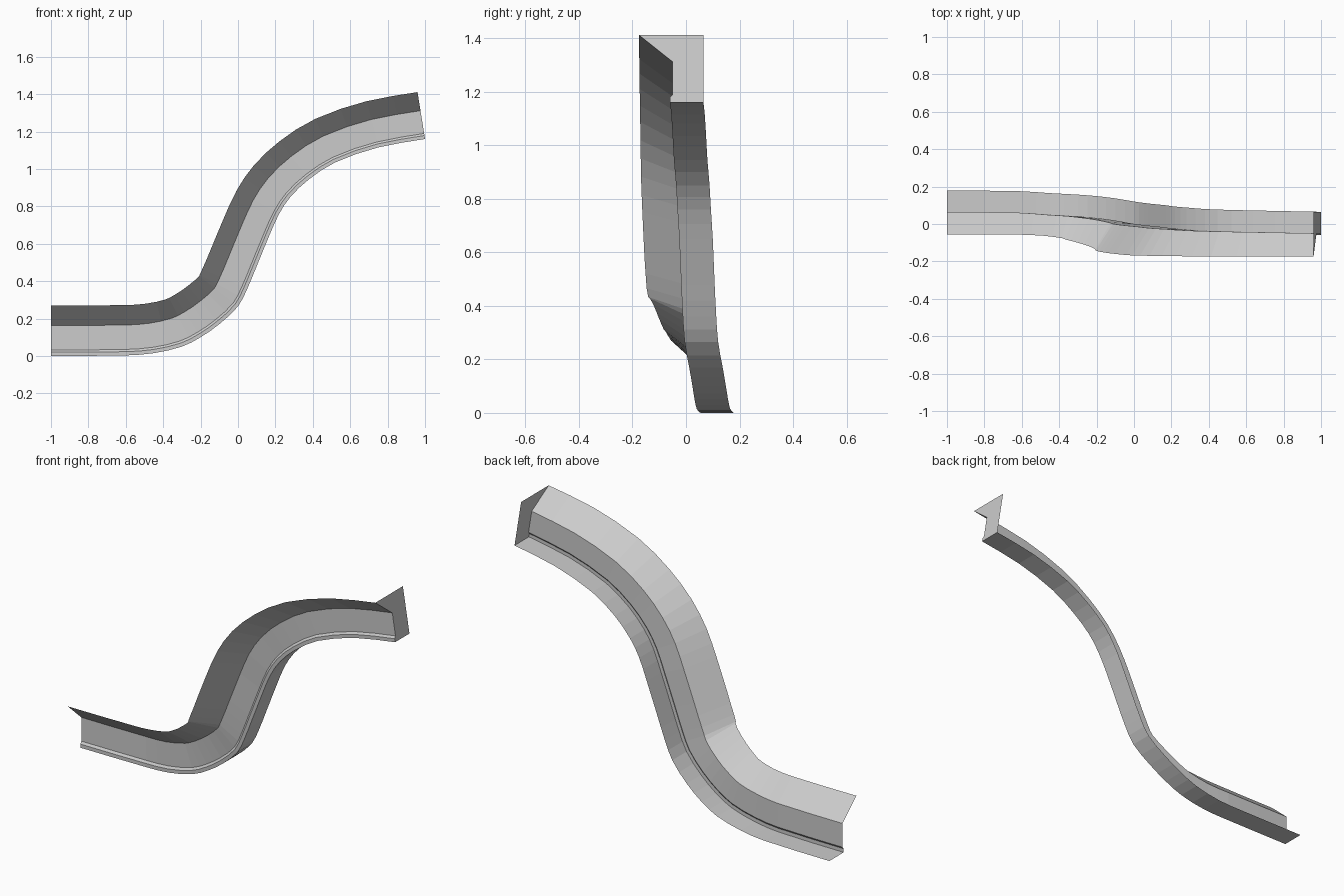
import bpy
import bmesh
from mathutils import Vector

default_cube = bpy.data.objects.get("Cube")
if default_cube:
    bpy.data.objects.remove(default_cube, do_unlink=True)

grey = bpy.data.materials.new("plain grey")
grey.use_nodes = True
grey.diffuse_color = (0.6, 0.6, 0.6, 1)
grey.node_tree.nodes["Principled BSDF"].inputs["Base Color"].default_value = grey.diffuse_color

# Stations along the lower front edge: x, z, y of that edge, y of the upper lip
STATIONS = [Vector(s) for s in (
    (-1, 0, .055, -.055), (-.6, .003, .05, -.057), (-.45, .015, .04, -.062),
    (-.3, .05, .032, -.075), (-.2, .1, .024, -.09), (-.1, .17, .012, -.11),
    (0, .265, -.005, -.135), (.05, .36, -.012, -.147), (.1, .48, -.018, -.155),
    (.17, .65, -.025, -.163), (.22, .76, -.032, -.168), (.28, .85, -.037, -.17),
    (.38, .945, -.045, -.172), (.52, 1.035, -.05, -.174), (.75, 1.115, -.055, -.175),
    (1, 1.16, -.06, -.175))]
FLANGE_WIDTH = .125


def refine(points):
    """Add one smooth in-between station in every span."""
    out = []
    last = len(points) - 1
    for i in range(last):
        a, b = points[i], points[i + 1]
        before, after = points[max(i - 1, 0)], points[min(i + 2, last)]
        # chord-limited tangents keep uneven spans from overshooting
        span = (b - a).length
        ta = (b - before).normalized() * span
        tb = (after - a).normalized() * span
        out += [a, (a + b) / 2 + (ta - tb) / 8]
    return out + [points[-1]]


def make_object(name, bm):
    mesh = bpy.data.meshes.new(name)
    bm.to_mesh(mesh)
    bm.free()
    mesh.materials.append(grey)
    obj = bpy.data.objects.new(name, mesh)
    bpy.context.collection.objects.link(obj)
    return obj


path = refine(STATIONS)


def placer(i):
    """Return a function that puts (y, height) into the section at station i."""
    step = path[min(i + 1, len(path) - 1)] - path[max(i - 1, 0)]
    normal = Vector((-step[1], 0, step[0])).normalized()
    scale = 1 - .06 * i / (len(path) - 1)
    x, z = path[i][0], path[i][1]

    def place(y, height):
        p = Vector((x, y, z)) + normal * height * scale
        p.z = max(p.z, 0)
        return p
    return place


def section(i):
    """Upper lip, bend, web, small bead and rear flange."""
    front, lip = path[i][2], path[i][3]
    return [(lip, .27), (front + .01, .163), (front + .01, .032),
            (front, .02), (front, 0), (front + FLANGE_WIDTH, 0)]


# Swept Z-section rail
bm = bmesh.new()
rows = []
for i in range(len(path)):
    place = placer(i)
    rows.append([bm.verts.new(place(y, h)) for y, h in section(i)])
for a, b in zip(rows, rows[1:]):
    for j in range(len(a) - 1):
        bm.faces.new((a[j], a[j + 1], b[j + 1], b[j]))
make_object("curved_rail", bm)

# Flat plate closing the upper end
bm = bmesh.new()
end = len(path) - 1
place = placer(end)
outline = section(end) + [(path[end][2] + FLANGE_WIDTH, .27)]
bm.faces.new([bm.verts.new(place(y, h)) for y, h in outline])
make_object("end_plate", bm)
